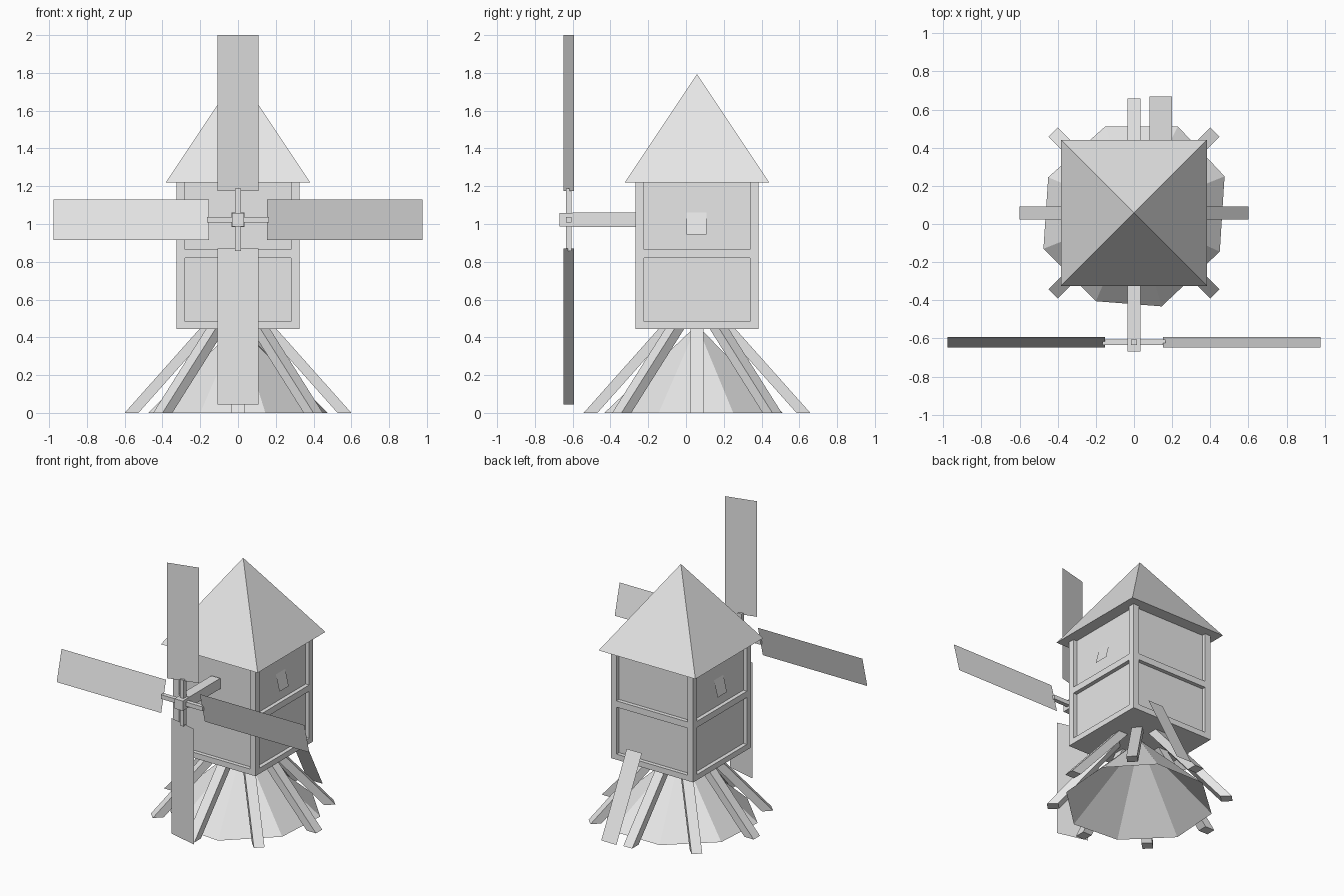
import bpy, math
from mathutils import Vector

if "Cube" in bpy.data.objects:
    bpy.data.objects.remove(bpy.data.objects["Cube"])

CY = 0.058          # centre of the tower in y
AXLE_Y, AXLE_Z = -0.62, 1.022

mat = bpy.data.materials.new("plain_grey")
mat.diffuse_color = (0.8, 0.8, 0.8, 1)
mat.use_nodes = True
mat.node_tree.nodes["Principled BSDF"].inputs["Base Color"].default_value = mat.diffuse_color


def mesh(name, verts, faces):
    me = bpy.data.meshes.new(name)
    me.from_pydata([tuple(v) for v in verts], [], faces)
    me.materials.append(mat)
    ob = bpy.data.objects.new(name, me)
    bpy.context.collection.objects.link(ob)
    return ob


def prism(name, bottom, top):
    """Closed solid between two four-cornered loops (anticlockwise from above)."""
    faces = [(3, 2, 1, 0), (4, 5, 6, 7)]
    faces += [(i, (i + 1) % 4, (i + 1) % 4 + 4, i + 4) for i in range(4)]
    return mesh(name, bottom + top, faces)


def box(name, x0, x1, y0, y1, z0, z1):
    loop = [(x0, y0), (x1, y0), (x1, y1), (x0, y1)]
    return prism(name, [(x, y, z0) for x, y in loop], [(x, y, z1) for x, y in loop])


# Tower: recessed walls, corner posts and two bands of rails
H, W, R = 0.325, 0.28, 0.297      # outer half width, panel half width, wall half width
Z0, Z1 = 0.445, 1.22
box("tower_walls", -R, R, CY - R, CY + R, Z0, Z1)
for sx in (-1, 1):
    for sy in (-1, 1):
        xs = sorted((sx * W, sx * H))
        ys = sorted((CY + sy * W, CY + sy * H))
        box("corner_post", *xs, *ys, Z0, Z1)
for za, zb in ((Z0, 0.485), (0.82, 0.865)):
    for s in (-1, 1):
        a, b = sorted((s * (R - 0.01), s * H))
        box("front_back_rail", -W, W, CY + a, CY + b, za, zb)
        box("side_rail", a, b, CY - W, CY + W, za, zb)

# Pyramid roof with a closed underside
E = 0.382
mesh("roof",
     [(-E, CY - E, Z1), (E, CY - E, Z1), (E, CY + E, Z1), (-E, CY + E, Z1), (0, CY, 1.793)],
     [(3, 2, 1, 0), (0, 1, 4), (1, 2, 4), (2, 3, 4), (3, 0, 4)])

# Tilted shutters on both sides
for s in (-1, 1):
    v = [(s * 0.325, 0.003, 0.945), (s * 0.325, 0.108, 0.945),
         (s * 0.290, 0.108, 1.09), (s * 0.290, 0.003, 1.09)]
    mesh("shutter", v, [(0, 1, 2, 3) if s > 0 else (3, 2, 1, 0)])

# Eight sloping support legs, cut level at the ground
for i in range(8):
    a = i * math.pi / 4
    out = Vector((math.cos(a), math.sin(a), 0))
    side = Vector((-out.y, out.x, 0)) * 0.035

    def section(r0, r1, z):
        c = Vector((0, CY, z))
        return [c + out * r0 - side, c + out * r1 - side,
                c + out * r1 + side, c + out * r0 + side]
    prism("support_leg", section(0.527, 0.60, 0), section(0.117, 0.19, 0.46))

# Uneven eight-sided mound, open underneath
rim = [(0.475, 0.25), (0.23, 0.512), (-0.15, 0.512), (-0.45, 0.245),
       (-0.475, -0.13), (-0.2, -0.405), (0.145, -0.432), (0.45, -0.145)]
mesh("mound", [(x, y, 0) for x, y in rim] + [(0, CY, 0.465)],
     [(i, (i + 1) % 8, 8) for i in range(8)])

# Access plank at the back
mesh("access_plank",
     [(0.08, 0.67, 0), (0.2, 0.67, 0), (0.2, 0.383, 0.545), (0.08, 0.383, 0.545)],
     [(3, 2, 1, 0)])

# Axle with a slightly smaller head
box("axle", -0.035, 0.035, -0.6, -0.25, 0.985, 1.06)
box("axle_head", -0.033, 0.033, -0.67, -0.6, 0.987, 1.057)

# Cross arms
t = 0.015
box("horizontal_arm", -0.165, 0.165, AXLE_Y - t, AXLE_Y + t, AXLE_Z - t, AXLE_Z + t)
box("vertical_arm", -t, t, AXLE_Y - t, AXLE_Y + t, AXLE_Z - 0.165, AXLE_Z + 0.165)

# Four pitched sails, turned about the axle
for k in range(4):
    a = k * math.pi / 2
    c, s = math.cos(a), math.sin(a)
    pts = []
    for r, w, y in ((0.153, -0.108, -0.593), (0.978, -0.108, -0.593),
                    (0.978, 0.108, -0.648), (0.153, 0.108, -0.648)):
        pts.append((r * c - w * s, y, AXLE_Z + r * s + w * c))
    mesh("sail", pts, [(0, 1, 2, 3)])
